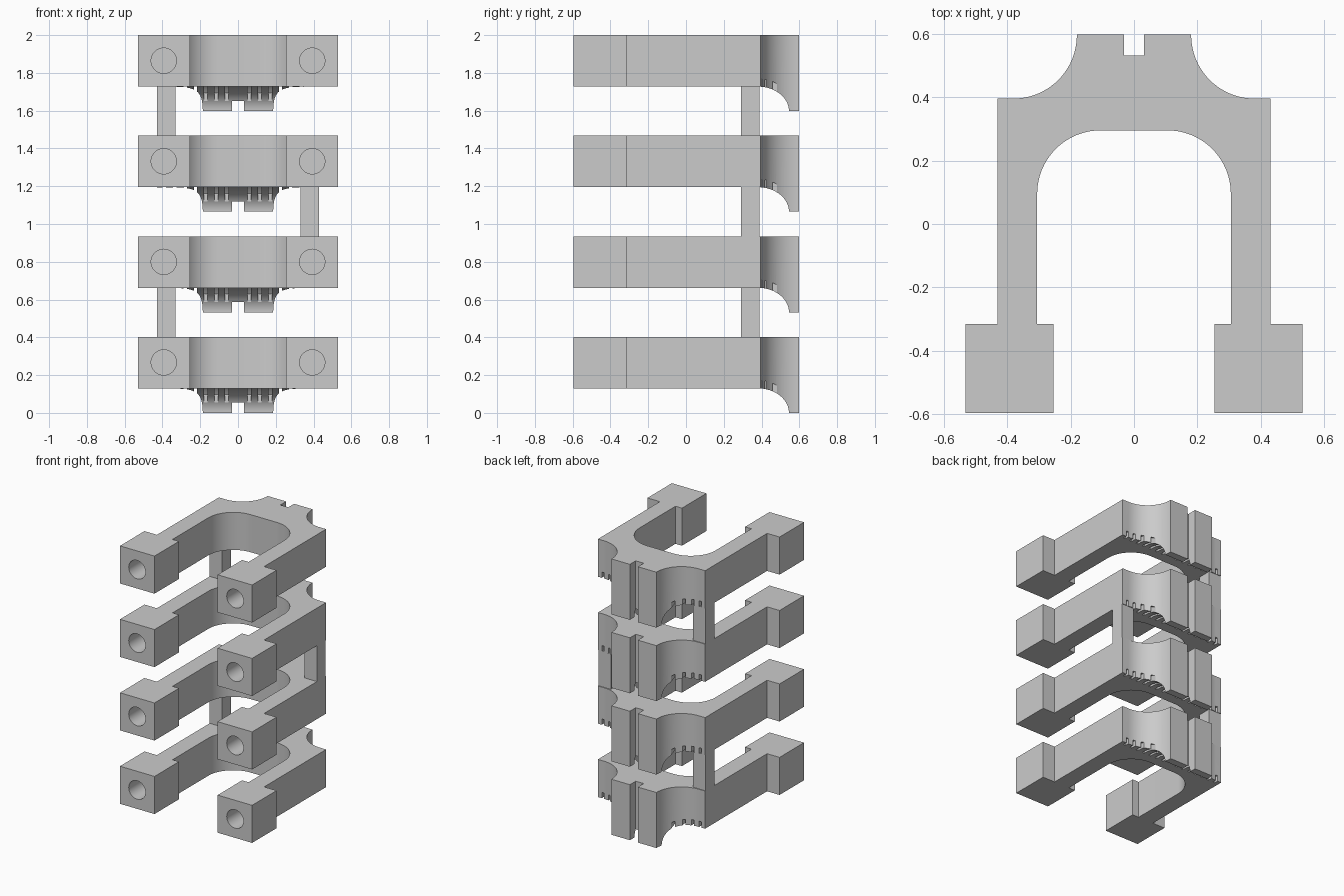
import bpy, bmesh
from math import sin, cos, pi, sqrt

cube = bpy.data.objects.get("Cube")
if cube:
    bpy.data.objects.remove(cube, do_unlink=True)

grey = bpy.data.materials.new("plain grey")
grey.use_nodes = True
grey.diffuse_color = (0.6, 0.6, 0.6, 1)
grey.node_tree.nodes["Principled BSDF"].inputs["Base Color"].default_value = (0.6, 0.6, 0.6, 1)


def prism(bm, points, offset):
    """Extrude a closed outline along an offset vector."""
    face = bm.faces.new([bm.verts.new(p) for p in points])
    new = bmesh.ops.extrude_face_region(bm, geom=[face])["geom"]
    verts = [g for g in new if isinstance(g, bmesh.types.BMVert)]
    bmesh.ops.translate(bm, verts=verts, vec=offset)


def make(name, bm):
    bmesh.ops.recalc_face_normals(bm, faces=bm.faces)
    mesh = bpy.data.meshes.new(name)
    bm.to_mesh(mesh)
    bm.free()
    mesh.materials.append(grey)
    obj = bpy.data.objects.new(name, mesh)
    bpy.context.collection.objects.link(obj)
    return obj


def arc(cx, cy, r, start, end, n=20):
    return [(cx + r * cos(start + (end - start) * i / n),
             cy + r * sin(start + (end - start) * i / n)) for i in range(n + 1)]


BASE, HEIGHT, STEP = 0.13, 0.4025, 0.5325
Y0, REACH = 0.38, 0.165


def underside(y):
    """Height of the curved underside at depth y."""
    k = min(max((y - Y0) / REACH, 0), 1)
    return BASE * sqrt(1 - k * k)


# Bracket plan: one half from the notch round to the inner arch, then mirrored
half = [(0.032, 0.53), (0.032, 0.597), (0.18, 0.597)]
half += arc(0.38, 0.595, 0.2, pi, 1.5 * pi)
half += [(0.43, 0.395), (0.43, -0.315), (0.53, -0.315), (0.53, -0.595),
         (0.253, -0.595), (0.253, -0.315), (0.305, -0.315)]
half += arc(0.105, 0.095, 0.2, 0, pi / 2)
outline = half + [(-x, y) for x, y in reversed(half)]
bm = bmesh.new()
prism(bm, [(x, y, 0) for x, y in outline], (0, 0, HEIGHT))
bracket = make("bracket_1", bm)

# Cutter for the flat and curved underside
bm = bmesh.new()
curve = [(Y0 + REACH * sin(i * pi / 40), BASE * cos(i * pi / 40)) for i in range(21)]
side = [(-1, -0.2), (-1, BASE)] + curve + [(Y0 + REACH, -0.2)]
prism(bm, [(-1, y, z) for y, z in side], (2, 0, 0))
cutters = [make("underside_cutter", bm)]

# Cutter for the row of narrow grooves under the back
bm = bmesh.new()
ys = [0.365 + 0.165 * i / 12 for i in range(13)]
side = [(y, underside(y) + 0.042) for y in ys] + [(ys[-1], -0.1), (ys[0], -0.1)]
for i in range(7):
    for s in (-1, 1):
        x = s * (0.06 + 0.055 * i)
        prism(bm, [(x - 0.009, y, z) for y, z in side], (0.018, 0, 0))
cutters.append(make("groove_cutter", bm))

# Cutter for the blind round holes in the front pads
bm = bmesh.new()
for s in (-1, 1):
    ring = arc(s * 0.393, 0.267, 0.067, 0, 2 * pi, 40)[:-1]
    prism(bm, [(x, -0.7, z) for x, z in ring], (0, 0.32, 0))
cutters.append(make("hole_cutter", bm))

for cutter in cutters:
    cutter.hide_render = True
    mod = bracket.modifiers.new(cutter.name, "BOOLEAN")
    mod.operation = "DIFFERENCE"
    mod.solver = "EXACT"
    mod.object = cutter

# Bake the cuts, then stack four identical brackets
deps = bpy.context.evaluated_depsgraph_get()
cut_mesh = bpy.data.meshes.new_from_object(bracket.evaluated_get(deps))
bracket.modifiers.clear()
bracket.data = cut_mesh
for cutter in cutters:
    bpy.data.objects.remove(cutter, do_unlink=True)
bpy.ops.object.select_all(action="DESELECT")
bracket.select_set(True)
bpy.context.view_layer.objects.active = bracket
bpy.ops.object.shade_smooth_by_angle(angle=pi / 6)
for level in range(1, 4):
    copy = bracket.copy()
    copy.name = f"bracket_{level + 1}"
    copy.location.z = STEP * level
    bpy.context.collection.objects.link(copy)

# Posts joining the brackets on alternating sides
for level, s in enumerate((-1, 1, -1)):
    bm = bmesh.new()
    z0 = STEP * level + HEIGHT
    z1 = STEP * (level + 1) + BASE
    square = [(s * 0.33, 0.29), (s * 0.43, 0.29), (s * 0.43, 0.39), (s * 0.33, 0.39)]
    prism(bm, [(x, y, z0) for x, y in square], (0, 0, z1 - z0))
    make(f"post_{level + 1}", bm)
